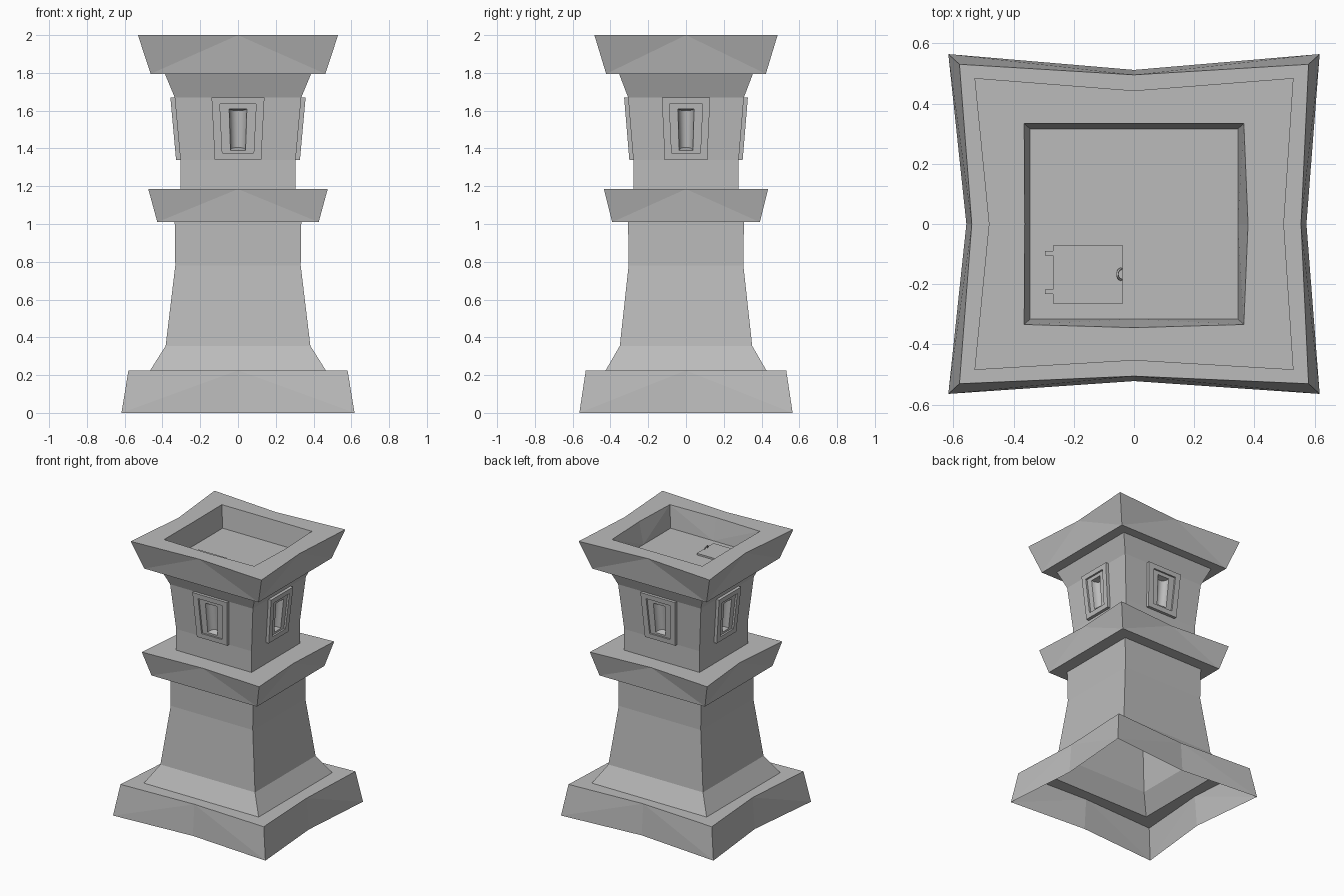
import bpy
import bmesh
import math
from mathutils import Vector

DEPTH = 0.915          # the tower is slightly narrower front to back
FLOOR = 1.84           # roof platform height

cube = bpy.data.objects.get("Cube")
if cube:
    bpy.data.objects.remove(cube, do_unlink=True)

stone = bpy.data.materials.new("grey stone")
stone.use_nodes = True
GREY = (0.5, 0.5, 0.5, 1.0)
stone.diffuse_color = GREY
stone.node_tree.nodes["Principled BSDF"].inputs["Base Color"].default_value = GREY


def finish(bm, name):
    mesh = bpy.data.meshes.new(name)
    bm.to_mesh(mesh)
    bm.free()
    mesh.materials.append(stone)
    obj = bpy.data.objects.new(name, mesh)
    bpy.context.scene.collection.objects.link(obj)
    return obj


def ring(bm, half, z, mid=None):
    """Square ring with a point halfway along each side, pulled in or out by mid."""
    dx, dy = (0.008, -0.005) if mid else (0, 0)
    m = mid or half
    pts = []
    for k in range(4):
        c, s = round(math.cos(k * math.pi / 2)), round(math.sin(k * math.pi / 2))
        pts.append((half * (-c + s), half * (-s - c) * DEPTH, z))
        pts.append((m * s + dx * abs(s), (-m * c) * DEPTH + dy * abs(c), z))
    return [bm.verts.new(p) for p in pts]


def loft(name, profile, cap=False):
    bm = bmesh.new()
    rings = [ring(bm, *p) for p in profile]
    for lo, up in zip(rings, rings[1:]):
        for i in range(8):
            j = (i + 1) % 8
            # the diagonal always runs from a lower corner to an upper middle
            if i % 2 == 0:
                bm.faces.new((lo[i], lo[j], up[j]))
                bm.faces.new((lo[i], up[j], up[i]))
            else:
                bm.faces.new((lo[i], lo[j], up[i]))
                bm.faces.new((lo[j], up[j], up[i]))
    if cap:
        bm.faces.new(rings[-1])
    bmesh.ops.dissolve_limit(bm, angle_limit=0.002, verts=bm.verts, edges=bm.edges)
    return finish(bm, name)


# Stacked masonry, each part an open shell
loft("base", [(0.617, 0, 0.565), (0.58, 0.225, 0.547), (0.465, 0.225)])
loft("lower_shaft", [(0.465, 0.225), (0.383, 0.355), (0.332, 0.78), (0.335, 1.01)])
loft("collar", [(0.335, 1.01), (0.427, 1.01), (0.475, 1.185, 0.443), (0.305, 1.185)])
loft("upper_shaft", [(0.305, 1.185), (0.305, 1.34)])
loft("neck", [(0.335, 1.67), (0.387, 1.795)])
loft("crown", [(0.387, 1.795), (0.462, 1.795), (0.53, 2.0, 0.49),
               (0.365, 2.0, 0.371), (0.345, FLOOR)], cap=True)


# Window wall: side panels, raised frame, sunk panel and curved niche
def window_wall(name, turn):
    bm = bmesh.new()
    c, s = round(math.cos(turn)), round(math.sin(turn))

    def point(u, z, out):
        y = -(0.305 + 0.03 * (z - 1.34) / 0.33 + out)
        return bm.verts.new((u * c - y * s, (u * s + y * c) * DEPTH, z))

    def rect(low, high, z0, z1, out):
        return [point(-low, z0, out), point(low, z0, out),
                point(high, z1, out), point(-high, z1, out)]

    wall = rect(0.305, 0.335, 1.34, 1.67, 0)
    steps = [rect(0.123, 0.14, 1.34, 1.67, 0),
             rect(0.123, 0.14, 1.34, 1.67, 0.023),
             rect(0.083, 0.096, 1.375, 1.635, 0.023),
             rect(0.083, 0.096, 1.375, 1.635, 0.010),
             rect(0.040, 0.047, 1.39, 1.61, 0.010)]
    bm.faces.new((wall[0], steps[0][0], steps[0][3], wall[3]))
    bm.faces.new((steps[0][1], wall[1], wall[2], steps[0][2]))
    for a, b in zip(steps, steps[1:]):
        for i in range(4):
            j = (i + 1) % 4
            bm.faces.new((a[i], a[j], b[j], b[i]))

    low, high = [], []
    for k in range(9):
        t = math.pi * k / 8
        x, d = -math.cos(t), math.sin(t)
        low.append(point(0.040 * x, 1.39 + 0.016 * d, 0.010 - 0.045 * d))
        high.append(point(0.047 * x, 1.61 - 0.010 * d, 0.010 - 0.045 * d))
    for i in range(8):
        f = bm.faces.new((low[i], low[i + 1], high[i + 1], high[i]))
        f.smooth = True
    bm.faces.new(low[::-1])
    bm.faces.new(high)
    bmesh.ops.remove_doubles(bm, verts=bm.verts, dist=1e-5)
    for e in bm.edges:
        e.smooth = e.calc_face_angle(0) < math.radians(30)
    finish(bm, name)


for k, side in enumerate(("front", "left", "back", "right")):
    window_wall(side + "_window", k * math.pi / 2)


# Roof hatch
def box(name, center, size):
    bm = bmesh.new()
    bmesh.ops.create_cube(bm, size=1)
    bmesh.ops.scale(bm, vec=Vector(size), verts=bm.verts)
    bmesh.ops.translate(bm, vec=Vector(center), verts=bm.verts)
    return finish(bm, name)


box("hatch", (-0.153, -0.168, FLOOR + 0.006), (0.232, 0.193, 0.012))
for n, y in (("back", -0.097), ("front", -0.225)):
    box(n + "_hinge", (-0.272, y, FLOOR + 0.008), (0.046, 0.014, 0.016))

# Arched pull handle swept along a half ring
bm = bmesh.new()
loops = []
for k in range(9):
    t = math.pi * k / 8
    spine = Vector((-0.043 - 0.012 * math.sin(t), -0.167 - 0.018 * math.cos(t),
                    FLOOR + 0.010 + 0.025 * math.sin(t)))
    out = Vector((-0.4 * math.sin(t), -math.cos(t), 0.9 * math.sin(t))).normalized()
    side = Vector((0.9, 0, 0.4)).normalized()
    loops.append([bm.verts.new(spine + 0.004 * (math.cos(a) * out + math.sin(a) * side))
                  for a in (i * math.pi / 3 for i in range(6))])
for a, b in zip(loops, loops[1:]):
    for i in range(6):
        j = (i + 1) % 6
        bm.faces.new((a[i], a[j], b[j], b[i])).smooth = True
bmesh.ops.recalc_face_normals(bm, faces=bm.faces)
finish(bm, "hatch_handle")
